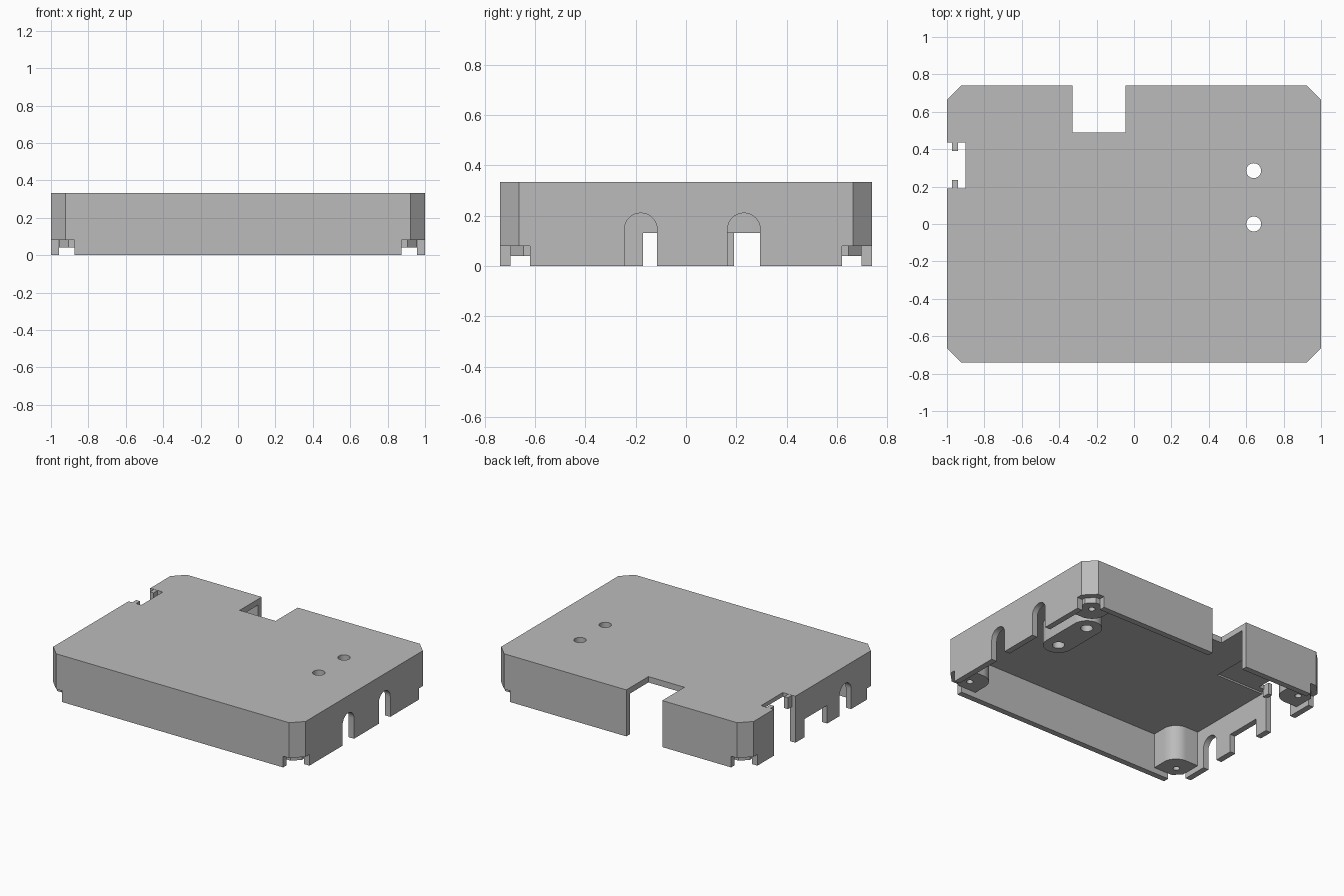
import bpy, bmesh
from math import pi, cos, sin, radians

cube = bpy.data.objects.get("Cube")
if cube:
    bpy.data.objects.remove(cube, do_unlink=True)

HX, HY, H, T = 1.0, 0.74, 0.333, 0.042   # half sizes, height, wall thickness
CEIL = H - T

grey = bpy.data.materials.new("matte grey")
grey.use_nodes = True
grey.diffuse_color = (0.5, 0.5, 0.5, 1)
grey.node_tree.nodes["Principled BSDF"].inputs["Base Color"].default_value = (0.5, 0.5, 0.5, 1)


def prism(name, points, lo, hi, axis="z"):
    """Extrude a closed outline; axis z takes (x, y), axis x takes (y, z)."""
    bm = bmesh.new()
    place = (lambda a, b: (a, b, lo)) if axis == "z" else (lambda a, b: (lo, a, b))
    face = bm.faces.new([bm.verts.new(place(a, b)) for a, b in points])
    new = bmesh.ops.extrude_face_region(bm, geom=[face])["geom"]
    shift = (0, 0, hi - lo) if axis == "z" else (hi - lo, 0, 0)
    bmesh.ops.translate(bm, vec=shift, verts=[v for v in new if isinstance(v, bmesh.types.BMVert)])
    bmesh.ops.recalc_face_normals(bm, faces=bm.faces)
    mesh = bpy.data.meshes.new(name)
    bm.to_mesh(mesh)
    bm.free()
    mesh.materials.append(grey)
    ob = bpy.data.objects.new(name, mesh)
    bpy.context.scene.collection.objects.link(ob)
    return ob


def box(name, x0, x1, y0, y1, z0, z1):
    return prism(name, [(x0, y0), (x1, y0), (x1, y1), (x0, y1)], z0, z1)


def arc(cx, cy, r, start, end, n=16):
    return [(cx + r * cos(start + (end - start) * i / n),
             cy + r * sin(start + (end - start) * i / n)) for i in range(n + 1)]


def disc(name, x, y, r, z0, z1):
    return prism(name, arc(x, y, r, 0, 2 * pi, 32)[:-1], z0, z1)


def octagon(hx, hy, c):
    return [(hx - c, -hy), (hx, c - hy), (hx, hy - c), (hx - c, hy),
            (c - hx, hy), (-hx, hy - c), (-hx, c - hy), (c - hx, -hy)]


def cut(target, cutter):
    """Subtract the cutter for good and delete it."""
    mod = target.modifiers.new("cut", "BOOLEAN")
    mod.operation, mod.solver, mod.object = "DIFFERENCE", "EXACT", cutter
    graph = bpy.context.evaluated_depsgraph_get()
    mesh = bpy.data.meshes.new_from_object(target.evaluated_get(graph))
    target.modifiers.clear()
    target.data = mesh
    bpy.data.objects.remove(cutter, do_unlink=True)


def arch(y, x0, x1, r=0.065, top=0.21):
    outline = [(y - r, -0.1), (y + r, -0.1)] + arc(y, top - r, r, 0, pi)
    return prism("arch_cutter", outline, x0, x1, "x")


# Hollow lid with chamfered corners
lid = prism("lid_shell", octagon(HX, HY, 0.077), 0, H)
cut(lid, prism("cavity_cutter", octagon(HX - T, HY - T, 0.052), -0.1, CEIL))

# Corner cutaways along the lower rim
for sx in (-1, 1):
    for sy in (-1, 1):
        xs, ys = sorted((sx * 0.875, sx * 1.1)), sorted((sy * 0.62, sy * 0.9))
        cut(lid, box("corner_cutter", *xs, *ys, -0.1, 0.08))

# Cable arches on both side walls
for y in (-0.18, 0.23):
    cut(lid, arch(y, 0.9, 1.1))
cut(lid, arch(-0.375, -1.1, -0.9))

# Square side opening, rear notch, latch slot and shallow ceiling recess
cut(lid, box("side_opening_cutter", -1.1, -0.9, -0.17, 0.09, -0.1, 0.13))
cut(lid, box("rear_notch_cutter", -0.33, -0.045, 0.49, 0.9, -0.1, 0.5))
cut(lid, box("ceiling_recess_cutter", -0.957, -0.58, 0.15, 0.47, 0.2, CEIL + 0.012))
cut(lid, box("latch_slot_cutter", -1.1, -0.9, 0.19, 0.435, -0.1, 0.5))

# Double boss with two through holes
BX, Y0, Y1 = 0.64, 0.0, 0.285
boss = prism("screw_boss", arc(BX, Y1, 0.1, 0, pi) + arc(BX, Y0, 0.1, pi, 2 * pi), 0.13, CEIL + 0.01)
for y in (Y0, Y1):
    for part in (lid, boss):
        cut(part, disc("hole_cutter", BX, y, 0.04, -0.1, 0.5))

# Corner posts with a rounded inner edge and a blind screw hole
parts = [lid, boss]
PX, PY, C, S, R = HX - T, HY - T, 0.052, 0.2, 0.1
for sx, side in ((-1, "right"), (1, "left")):
    for sy, end in ((-1, "front"), (1, "rear")):
        outline = [(PX - S, PY), (PX - C, PY), (PX, PY - C), (PX, PY - S)]
        outline += arc(PX - S + R, PY - S + R, R, 1.5 * pi, pi, 12)
        post = prism(f"{end}_{side}_post", [(sx * x, sy * y) for x, y in outline], 0.04, CEIL + 0.01)
        cut(post, disc("screw_cutter", sx * 0.875, sy * 0.615, 0.022, -0.1, 0.24))
        parts.append(post)

# Small latch tabs inside the slot
for name, y0, y1 in (("front_latch_tab", 0.18, 0.235), ("rear_latch_tab", 0.39, 0.445)):
    parts.append(box(name, -0.972, -0.942, y0, y1, 0.25, H - 0.001))

# Smooth curved walls, keep hard edges
for ob in bpy.context.selected_objects:
    ob.select_set(False)
for ob in parts:
    ob.select_set(True)
bpy.context.view_layer.objects.active = lid
bpy.ops.object.shade_smooth_by_angle(angle=radians(30))
